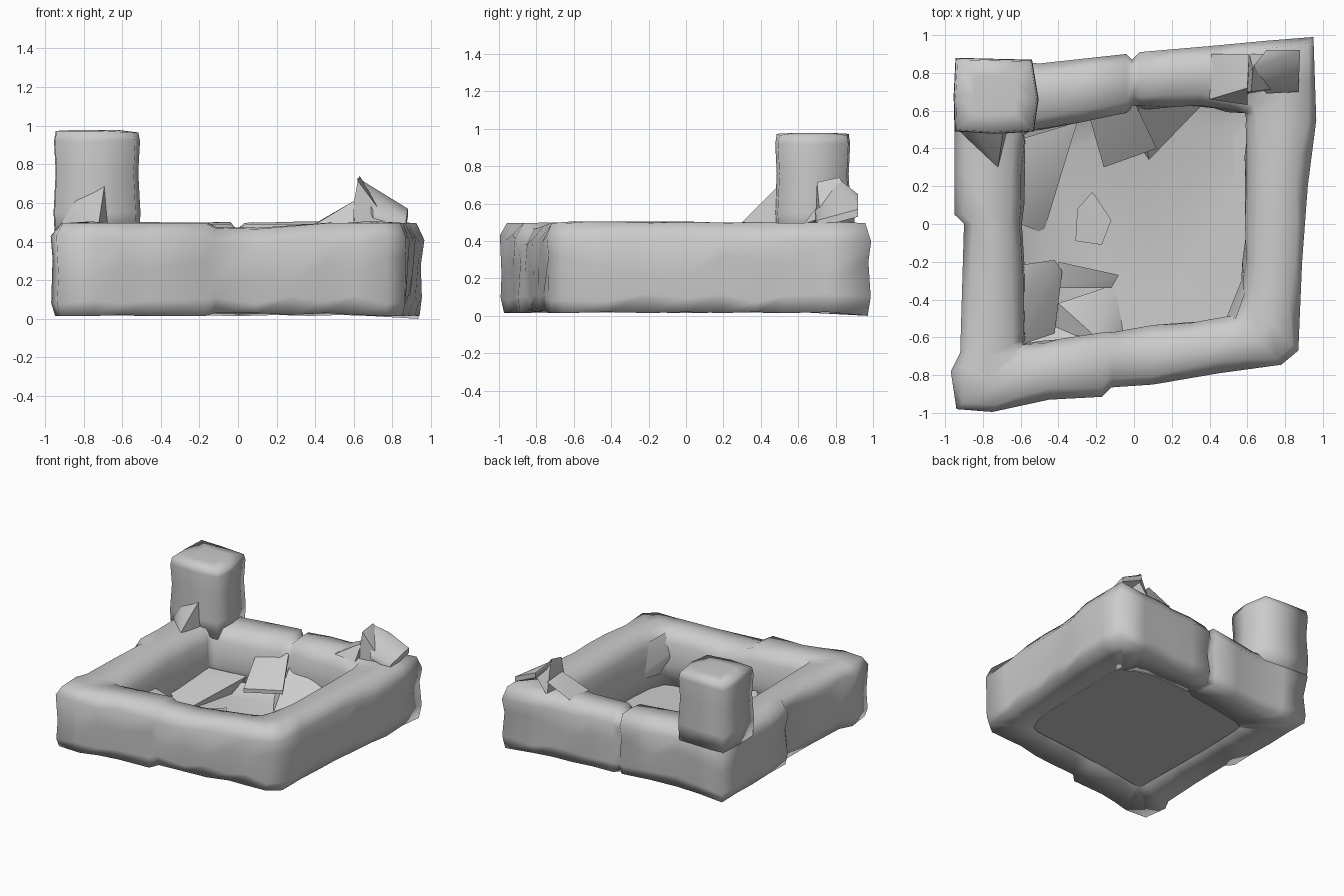
import bpy, bmesh, random
from mathutils import Vector

if "Cube" in bpy.data.objects:
    bpy.data.objects.remove(bpy.data.objects["Cube"])
random.seed(4)


def finish(name, bm, angle=0.9):
    bmesh.ops.recalc_face_normals(bm, faces=bm.faces)
    me = bpy.data.meshes.new(name)
    bm.to_mesh(me)
    bm.free()
    ob = bpy.data.objects.new(name, me)
    bpy.context.collection.objects.link(ob)
    bpy.context.view_layer.objects.active = ob
    for o in bpy.context.selected_objects:
        o.select_set(False)
    ob.select_set(True)
    bpy.ops.object.shade_smooth_by_angle(angle=angle)
    return ob


def loft(name, rings, closed):
    # Skin point rings; either join last to first or cap both ends
    bm = bmesh.new()
    vs = [[bm.verts.new(p) for p in r] for r in rings]
    n, m = len(vs), len(vs[0])
    for i in range(n if closed else n - 1):
        a, b = vs[i], vs[(i + 1) % n]
        for j in range(m):
            k = (j + 1) % m
            bm.faces.new((a[j], a[k], b[k], b[j]))
    if not closed:
        bm.faces.new(vs[0])
        bm.faces.new(vs[-1])
    return finish(name, bm, 1.8)


def hull(name, pts):
    # Angular rubble piece spanning a few corner points
    bm = bmesh.new()
    for p in pts:
        bm.verts.new(p)
    bmesh.ops.convex_hull(bm, input=bm.verts)
    return finish(name, bm, 0.8)


def slab(name, pts, t=0.02):
    # Thin broken plate
    return hull(name, list(pts) + [(x, y, z - t) for x, y, z in pts])


# Ruined wall: outer x, y and inner x, y at stations round the enclosure
stations = [
    (-.94, -.98, -.6, -.65), (-.75, -.995, -.57, -.65), (-.45, -.93, -.4, -.62),
    (-.17, -.915, -.15, -.58), (-.12, -.865, -.1, -.58), (.1, -.85, .1, -.55),
    (.45, -.79, .48, -.51), (.78, -.745, .54, -.48), (.87, -.67, .58, -.38),
    (.89, -.2, .6, -.2), (.92, .2, .61, .2), (.965, .55, .61, .53),
    (.95, .99, .6, .6), (.7, .97, .5, .61), (.38, .94, .35, .645),
    (.03, .91, .04, .63), (-.01, .87, 0, .63), (-.04, .9, -.04, .6),
    (-.5, .85, -.5, .52), (-.94, .88, -.59, .48), (-.95, .48, -.6, .42),
    (-.95, .05, -.61, .1), (-.9, 0, -.61, 0), (-.92, -.68, -.6, -.57),
    (-.97, -.78, -.6, -.62)]
dips = {4: .48, 5: .475, 16: .47}

# Split the long stretches so the stonework can bulge
path = []
for i, s in enumerate(stations):
    e = stations[(i + 1) % len(stations)]
    top, nxt = dips.get(i, .505), dips.get((i + 1) % len(stations), .505)
    path.append((s, top, 0 if i == 12 else .03 if 4 <= i <= 6 else .015))
    if (Vector(s[:2]) - Vector(e[:2])).length > .3:
        mid = [(a + b) / 2 for a, b in zip(s, e)]
        path.append((mid, (top + nxt) / 2, .02))
rings = []
for (ox, oy, ix, iy), top, base in path:
    o, n = Vector((ox, oy, 0)), Vector((ix, iy, 0))
    w = (n - o).length
    u = (n - o) / w

    def r(a):
        return random.random() * a
    ring = []
    for d, z in ((.025, base), (r(.02), .07 + r(.05)), (r(.035), .2 + r(.12)), (0, top - .07 - r(.04)),
                 (.035 + r(.03), top - .01), (w * .5, top - r(.01)), (w - .045, top - .015),
                 (w + r(.02), top - .1), (w + r(.03), .22), (w, base + .02)):
        ring.append(o + u * d + Vector((0, 0, z)))
    rings.append(ring)
loft("enclosure_wall", rings, True)

# Sunken floor, raised a little along the left and back
bm = bmesh.new()
inner = [(s[2] * 1.03, s[3] * 1.03) for s in stations]
rim = [bm.verts.new((x, y, .14 if x < -.3 else .1 if y > .5 else .06)) for x, y in inner]
flat = [bm.verts.new((x * .8 + .03, y * .8, .055)) for x, y in inner]
under = [bm.verts.new((x, y, .03)) for x, y in inner]
for i in range(len(rim)):
    k = (i + 1) % len(rim)
    bm.faces.new((rim[i], rim[k], flat[k], flat[i]))
    bm.faces.new((under[i], under[k], rim[k], rim[i]))
bm.faces.new(flat)
bm.faces.new(under)
finish("floor", bm)

# Corner tower stump
foot = [(-.95, .49), (-.74, .475), (-.53, .49), (-.505, .66), (-.54, .87),
        (-.75, .875), (-.945, .88), (-.955, .68)]
cx, cy = -.735, .68
levels = [(.42, .97), (.55, 1), (.76, .95), (.92, .99), (.965, .95), (.978, .5)]
rings = [[(cx + (x - cx) * s, cy + (y - cy) * s, z + (.008 if .96 < z < .97 and x < -.6 else 0))
          for x, y in foot] for z, s in levels]
loft("tower_stump", rings, False)

# Rubble buttress leaning on the tower
hull("tower_buttress", [(-.93, .5, .48), (-.72, .3, .5), (-.67, .5, .48),
                        (-.69, .5, .7), (-.85, .5, .62), (-.88, .45, .5)])

# Broken masonry on the back right corner
hull("corner_spike", [(.6, .69, .48), (.61, .9, .48), (.6, .7, .6), (.62, .7, .715),
                      (.63, .82, .74), (.7, .9, .6), (.78, .72, .5)])
slab("corner_plate", [(.62, .82, .73), (.7, .92, .65), (.88, .92, .57),
                      (.87, .7, .51), (.7, .69, .56)], .04)
hull("corner_ramp", [(.4, .66, .49), (.41, .9, .5), (.6, .63, .49), (.61, .9, .59), (.6, .72, .61)])

# Fallen slabs inside
slab("back_slab", [(-.16, .3, .2), (.12, .4, .22), (.01, .63, .4), (-.24, .58, .36)], .03)
hull("back_rubble", [(.02, .63, .3), (.08, .34, .06), (.36, .63, .2), (.35, .63, .05), (-.1, .6, .06)])
slab("left_slab", [(-.62, -.22, .3), (-.42, -.19, .22), (-.38, -.25, .18), (-.42, -.58, .13),
                   (-.6, -.64, .28), (-.64, -.45, .34)], .04)
slab("front_left_slab", [(-.4, -.2, .17), (-.08, -.27, .14), (-.12, -.34, .1), (-.4, -.34, .13)], .04)
hull("front_rubble", [(-.42, -.58, .05), (-.4, -.42, .12), (-.2, -.5, .12), (-.05, -.56, .05),
                      (-.2, -.6, .18), (-.1, -.32, .05)])
slab("floor_stone", [(-.3, .08, .085), (-.22, .17, .08), (-.12, .02, .075), (-.17, -.11, .075),
                     (-.31, -.09, .08)], .04)
hull("left_rubble", [(-.6, .45, .2), (-.6, .0, .16), (-.45, .28, .1), (-.48, -.05, .05),
                     (-.3, .54, .17), (-.6, .4, .05), (-.35, .42, .06)])
slab("front_right_shard", [(.48, -.52, .34), (.54, -.5, .47), (.61, -.3, .42), (.6, -.22, .2),
                           (.53, -.42, .2)], .03)
